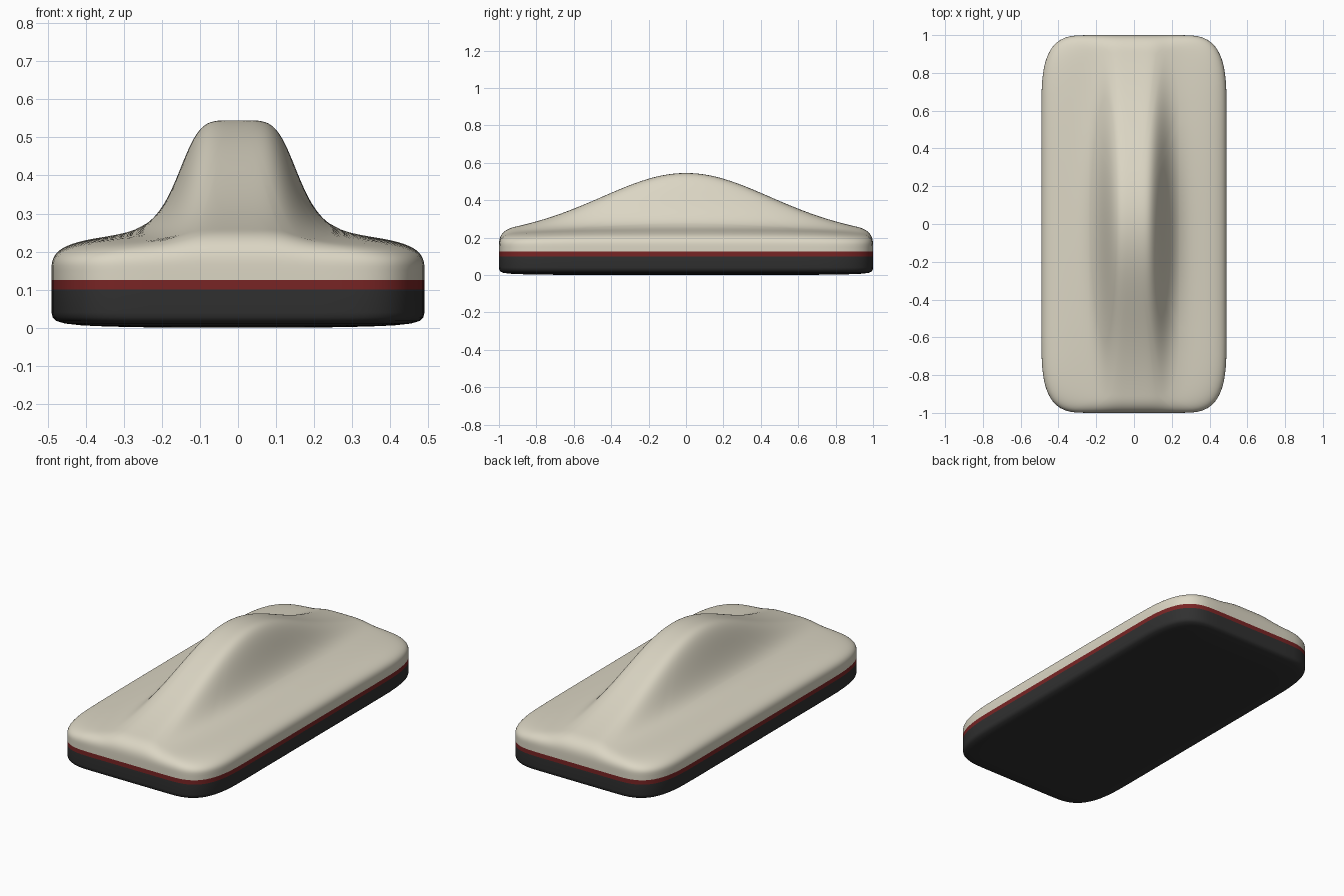
import bpy
import bmesh
import math

HX, HY = 0.49, 1.0          # half width and half length of the footprint
STEPS = 14

cube = bpy.data.objects.get("Cube")
if cube:
    bpy.data.objects.remove(cube, do_unlink=True)


def make_material(name, rgb):
    mat = bpy.data.materials.new(name)
    mat.use_nodes = True
    mat.diffuse_color = (*rgb, 1)
    mat.node_tree.nodes["Principled BSDF"].inputs["Base Color"].default_value = (*rgb, 1)
    return mat


cream = make_material("warm cream", (0.71, 0.67, 0.55))
red = make_material("deep red", (0.19, 0.018, 0.018))
black = make_material("charcoal", (0.03, 0.03, 0.03))


def make_outline():
    """Footprint with soft corners, as unit factors, counter-clockwise."""
    sx, sy, power = 0.24, 0.6, 0.62
    quarter = [(HX, sy * i / STEPS) for i in range(STEPS)]
    for i in range(STEPS + 1):
        a = math.pi / 2 * i / STEPS
        c, s = max(math.cos(a), 0), math.sin(a)
        quarter.append((sx + (HX - sx) * c ** power, sy + (HY - sy) * s ** power))
    quarter += [(sx * (1 - i / STEPS), HY) for i in range(1, STEPS + 1)]
    half = quarter + [(-x, y) for x, y in reversed(quarter[1:-1])]
    half.append((-HX, 0))
    full = half + [(x, -y) for x, y in reversed(half[1:-1])]
    return [(x / HX, y / HY) for x, y in full]


OUTLINE = make_outline()


def ring(hx, hy, height):
    return [(u * hx, v * hy, height(u * hx, v * hy)) for u, v in OUTLINE]


def flat_ring(dx, dy, z):
    return ring(HX - dx, HY - dy, lambda x, y: z)


def loft(name, rings, mat, centre=None):
    """Skin a stack of rings, optionally closing the last one to a point."""
    bm = bmesh.new()
    loops = [[bm.verts.new(p) for p in r] for r in rings]
    n = len(OUTLINE)
    for a, b in zip(loops, loops[1:]):
        for i in range(n):
            j = (i + 1) % n
            bm.faces.new((a[i], a[j], b[j], b[i]))
    if centre:
        tip = bm.verts.new(centre)
        last = loops[-1]
        for i in range(n):
            bm.faces.new((last[i], last[(i + 1) % n], tip))
    for f in bm.faces:
        f.smooth = True
    mesh = bpy.data.meshes.new(name)
    bm.to_mesh(mesh)
    bm.free()
    mesh.materials.append(mat)
    obj = bpy.data.objects.new(name, mesh)
    bpy.context.collection.objects.link(obj)
    return obj


# Top shell: rounded rim, shallow deck and a long central hump
SHOULDER = 0.15


def deck_height(edge):
    def height(x, y):
        hump = 0.31 * math.exp(-(y / 0.62) ** 2) / (1 + abs(x / 0.163) ** 5)
        deck = 0.085 - 0.018 * y ** 4
        return SHOULDER + (deck + hump) * edge
    return height


rim_x, rim_y = 0.25, 0.1
shell = [flat_ring(0, 0, 0.125)]
for i in range(19):
    t = (i / 18) ** 2.2
    edge = (1 - (1 - t) ** 3) ** (1 / 3)
    shell.append(ring(HX - rim_x * t, HY - rim_y * t, deck_height(edge)))
INNER = 45
for i in range(1, INNER):
    k = 1 - i / INNER
    shell.append(ring((HX - rim_x) * k, (HY - rim_y) * k, deck_height(1)))
loft("top_shell", shell, cream, (0, 0, deck_height(1)(0, 0)))

# Red band around the waist
loft("waist_band", [flat_ring(0, 0, 0.1), flat_ring(0, 0, 0.125)], red)

# Dark base with a rounded lower edge
base = [flat_ring(*p) for p in (
    (0, 0, 0.1), (0, 0, 0.04), (0.003, 0.002, 0.027), (0.012, 0.008, 0.018),
    (0.035, 0.025, 0.011), (0.08, 0.07, 0.006), (0.15, 0.15, 0.003), (0.25, 0.3, 0.001))]
sole = loft("base", base, black, (0, 0, 0))
sole.data.flip_normals()
